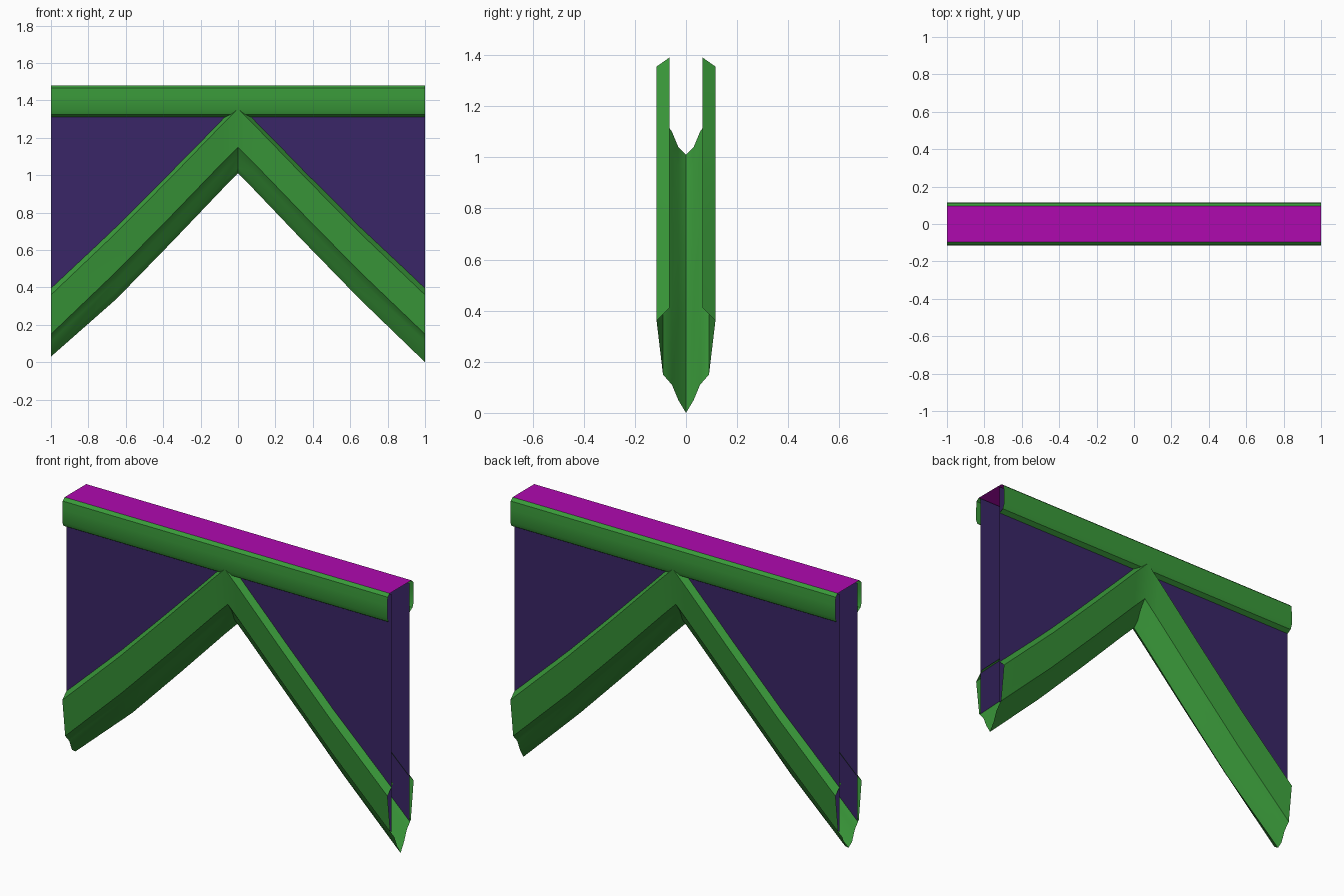
import bpy
import bmesh
from math import radians

cube = bpy.data.objects.get("Cube")
if cube:
    bpy.data.objects.remove(cube, do_unlink=True)


def material(name, rgb):
    mat = bpy.data.materials.new(name)
    mat.use_nodes = True
    mat.diffuse_color = (*rgb, 1)
    mat.node_tree.nodes["Principled BSDF"].inputs["Base Color"].default_value = (*rgb, 1)
    return mat


GREEN = material("green trim", (0.042, 0.32, 0.042))
MAGENTA = material("magenta top", (0.43, 0.003, 0.43))
PURPLE = material("dark purple infill", (0.042, 0.019, 0.135))


def loft(name, sections, mat, smooth=True):
    """Skin matching cross-sections that follow one another along +x."""
    bm = bmesh.new()
    rows = [[bm.verts.new(p) for p in section] for section in sections]
    for a, b in zip(rows, rows[1:]):
        for j in range(len(a) - 1):
            bm.faces.new((a[j], b[j], b[j + 1], a[j + 1]))
    mesh = bpy.data.meshes.new(name)
    bm.to_mesh(mesh)
    bm.free()
    mesh.materials.append(mat)
    obj = bpy.data.objects.new(name, mesh)
    bpy.context.collection.objects.link(obj)
    if smooth:
        bpy.ops.object.select_all(action='DESELECT')
        obj.select_set(True)
        bpy.context.view_layer.objects.active = obj
        bpy.ops.object.shade_smooth_by_angle(angle=radians(35))
    return obj


# Rise of the gable from its feet (0) to its peak (1), mirrored about the centre
half = [(-1, 0), (-0.65, 0.335), (-0.35, 0.64), (-0.08, 0.92), (0, 1)]
path = half + [(-x, t) for x, t in reversed(half[:-1])]

# Gable brace: each profile point is (y, height at foot, height at peak)
side = [(0.065, 0.41, 1.39), (0.115, 0.36, 1.355), (0.09, 0.15, 1.15),
        (0.055, 0.11, 1.10), (0.03, 0.05, 1.04)]
keel = [(0, 0.0, 1.01)]
profile = side + keel + [(-y, lo, hi) for y, lo, hi in reversed(side)]


def brace_section(x, t):
    points = [(x, y, lo + (hi - lo) * t) for y, lo, hi in profile]
    if x == -1:  # the right foot is cut slightly blunter
        points[len(side)] = (x, 0, 0.03)
    return points


loft("gable_brace", [brace_section(x, t) for x, t in path], GREEN)

# Infill panels between brace and top rail
for label, s in (("back", 1), ("front", -1)):
    sections = []
    for x, t in path:
        edge = [(x, 0.08 * s, 1.47), (x, 0.08 * s, 0.145 + t)]
        sections.append(edge[::s])
    loft(label + "_infill_panel", sections, PURPLE, smooth=False)

# Moulded rail along both sides of the top
rail = [(0.095, 1.48), (0.112, 1.465), (0.115, 1.42), (0.115, 1.35),
        (0.105, 1.325), (0.08, 1.31)]
for label, s in (("back", 1), ("front", -1)):
    loft(label + "_top_rail",
         [[(x, y * s, z) for y, z in rail][::s] for x in (-1, 1)], GREEN)

# Flat cap over the rails
loft("top_cap", [[(x, -0.095, 1.48), (x, 0.095, 1.48)] for x in (-1, 1)],
     MAGENTA, smooth=False)
